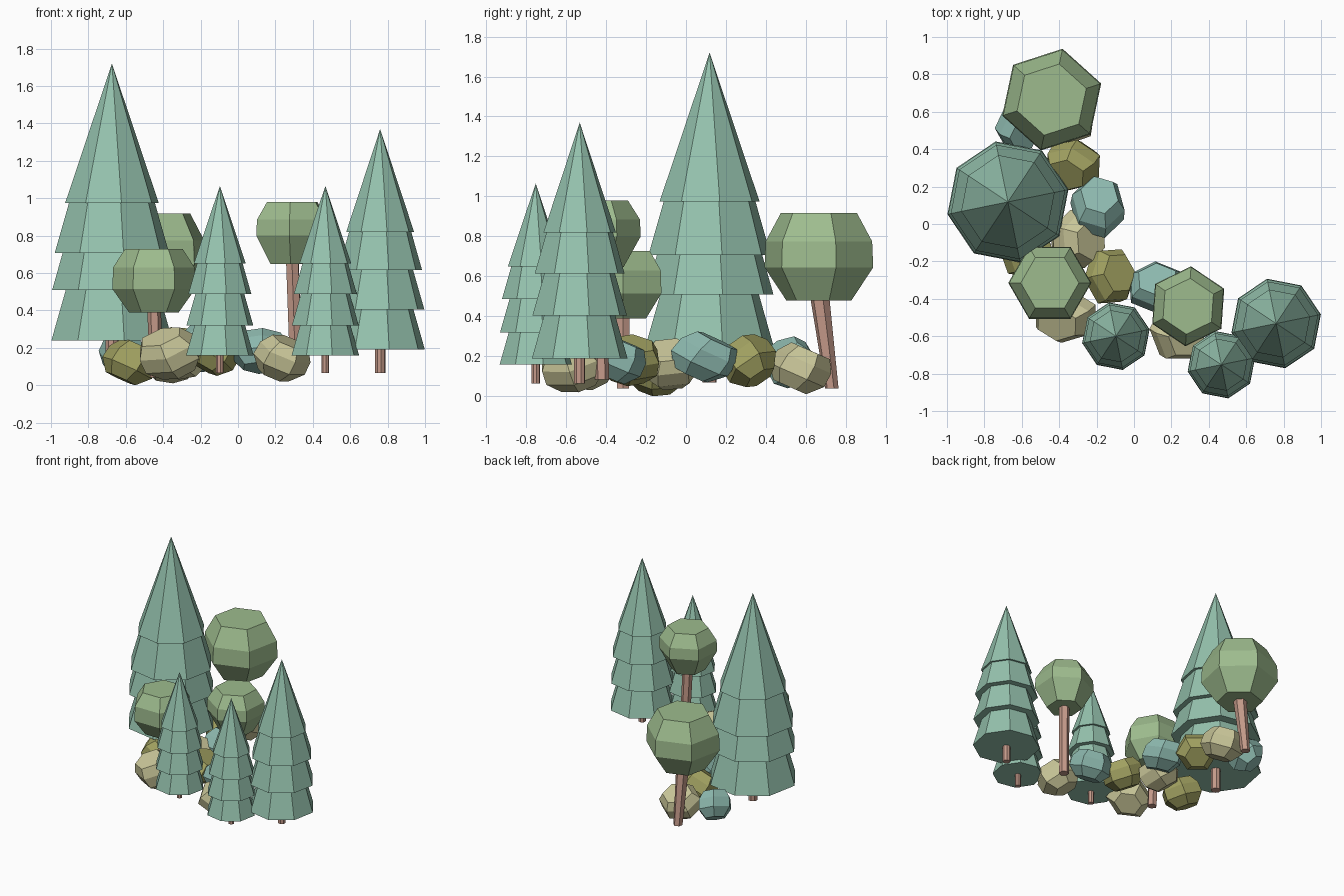
import bpy, math
from mathutils import Vector, Euler

if "Cube" in bpy.data.objects:
    bpy.data.objects.remove(bpy.data.objects["Cube"])


def material(name, rgb):
    m = bpy.data.materials.new(name)
    m.diffuse_color = (*rgb, 1)
    m.use_nodes = True
    m.node_tree.nodes["Principled BSDF"].inputs["Base Color"].default_value = m.diffuse_color
    return m


NEEDLE = material("needle_green", (.30, .54, .42))
LEAF = material("leaf_green", (.34, .50, .27))
BARK = material("bark", (.55, .32, .25))
TEAL = material("teal_bush", (.27, .49, .43))
TAN = material("tan_bush", (.59, .57, .32))
OLIVE = material("olive_bush", (.36, .36, .12))


def make(name, verts, faces, mat):
    me = bpy.data.meshes.new(name)
    me.from_pydata(verts, [], faces)
    me.materials.append(mat)
    ob = bpy.data.objects.new(name, me)
    bpy.context.collection.objects.link(ob)
    return ob


def loft(rings, n, turn):
    """Closed flat-faced solid from (x, y, z, radius) rings; radius 0 at the end is a tip."""
    verts, faces = [], []
    for x, y, z, r in rings:
        if r == 0:
            verts.append(Vector((x, y, z)))
            continue
        for i in range(n):
            a = math.radians(turn) + math.tau * i / n
            verts.append(Vector((x + r * math.cos(a), y + r * math.sin(a), z)))
    faces.append(list(range(n))[::-1])
    for k in range(len(rings) - 1):
        b = k * n
        for i in range(n):
            j = (i + 1) % n
            if rings[k + 1][3] == 0:
                faces.append([b + i, b + j, b + n])
            else:
                faces.append([b + i, b + j, b + n + j, b + n + i])
    if rings[-1][3]:
        b = (len(rings) - 1) * n
        faces.append(list(range(b, b + n)))
    return verts, faces


# Conifers: stacked eight-sided tiers on a short trunk
def conifer(name, x, y, apex, tiers, trunk_r, trunk_z):
    make(name + "_trunk", *loft([(x, y, trunk_z, trunk_r), (x, y, tiers[0][0] + .05, trunk_r)], 8, 12), BARK)
    for i, (z, r) in enumerate(tiers):
        if i < len(tiers) - 1:
            h = tiers[i + 1][0] - z + .01
            top = (x, y, z + h, r - .29 * h)
        else:
            top = (x, y, apex, 0)
        make(f"{name}_tier_{i + 1}", *loft([(x, y, z, r), top], 8, 11.5), NEEDLE)


small = [(.16, .184), (.32, .182), (.487, .172), (.65, .142)]
conifer("large_conifer", -.674, .118, 1.72, [(.24, .33), (.51, .326), (.707, .312), (.975, .255)], .036, .07)
conifer("medium_conifer", .76, -.532, 1.37, [(.19, .244), (.405, .241), (.615, .229), (.82, .185)], .028, .065)
conifer("small_conifer_left", -.097, -.6, 1.065, small, .021, .065)
conifer("small_conifer_right", .467, -.752, 1.065, small, .021, .065)


# Round trees: six-sided faceted crowns on slightly leaning trunks
def crown(x, y, r, zs, turn):
    return loft([(x, y, z, r * k) for z, k in zip(zs, (.6, 1, .98, .7))], 6, turn)


def round_tree(name, x, y, r, zs, turn, base, r0, r1):
    make(name + "_crown", *crown(x, y, r, zs, turn), LEAF)
    make(name + "_trunk", *loft([(*base, r0), (x, y, zs[0] + .05, r1)], 6, turn), BARK)


round_tree("back_round_tree", -.44, .665, .278, (.48, .645, .775, .917), 18, (-.44, .73, .04), .034, .05)
round_tree("left_round_tree", -.45, -.315, .222, (.39, .515, .63, .727), 0, (-.435, -.315, .04), .035, .037)
round_tree("right_round_tree", .29, -.44, .214, (.647, .8, .885, .98), 26, (.31, -.42, .085), .036, .038)


# Bushes: tilted crowns fitted to centre and size
bushes = [
    (TEAL, (-.62, .52, .17), (.25, .27, .26), (30, 20, 10)),
    (OLIVE, (-.325, .315, .178), (.285, .27, .265), (25, -30, 15)),
    (TEAL, (-.195, .09, .197), (.29, .33, .255), (-20, 25, 40)),
    (TAN, (-.3, -.08, .16), (.29, .31, .26), (30, 30, 45)),
    (OLIVE, (-.13, -.28, .18), (.275, .29, .26), (25, 20, 70)),
    (TAN, (-.365, -.49, .17), (.32, .29, .28), (15, -30, 20)),
    (TAN, (.235, -.57, .145), (.305, .30, .25), (15, 25, 0)),
    (TEAL, (.12, -.34, .183), (.29, .28, .245), (-20, 15, 30)),
    (OLIVE, (-.575, -.145, .125), (.30, .29, .25), (20, 20, 55)),
    (TAN, (-.36, .572, .14), (.30, .31, .26), (-25, 10, 20)),
]
for i, (mat, centre, size, rot) in enumerate(bushes):
    verts, faces = crown(0, 0, 1, (-.75, -.25, .3, .75), 0)
    m = Euler([math.radians(a) for a in rot]).to_matrix()
    verts = [m @ v for v in verts]
    lo = [min(v[k] for v in verts) for k in range(3)]
    hi = [max(v[k] for v in verts) for k in range(3)]
    verts = [[centre[k] + size[k] * ((v[k] - lo[k]) / (hi[k] - lo[k]) - .5) for k in range(3)] for v in verts]
    make(f"bush_{i + 1}", verts, faces, mat)
